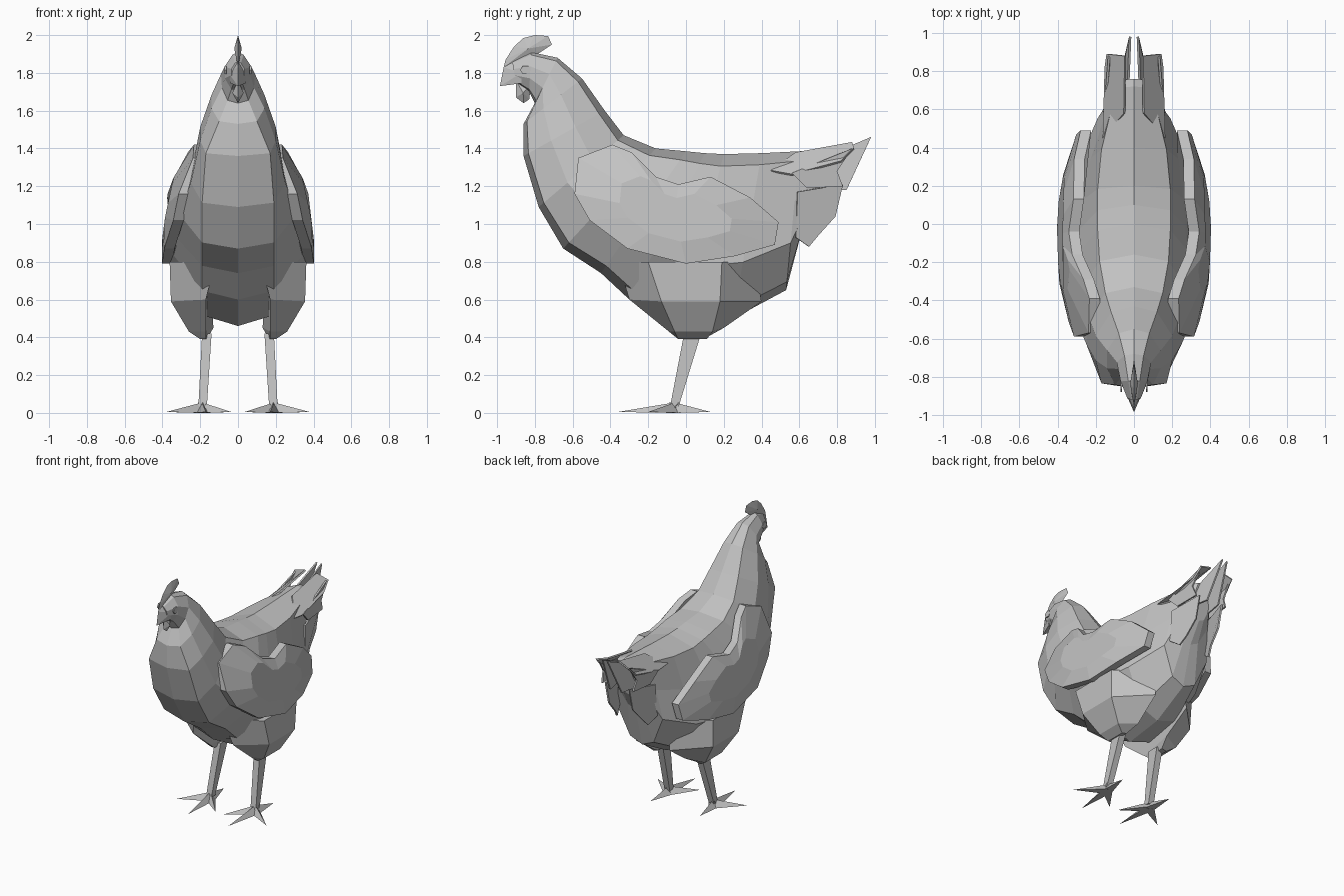
import bpy, bmesh, math
from mathutils import Vector

if "Cube" in bpy.data.objects:
    bpy.data.objects.remove(bpy.data.objects["Cube"])

grey = bpy.data.materials.new("plain grey")
grey.diffuse_color = (0.54, 0.54, 0.54, 1)
grey.use_nodes = True
grey.node_tree.nodes["Principled BSDF"].inputs["Base Color"].default_value = grey.diffuse_color


def make(name, verts, faces, mirror=False, thick=0):
    """Build a flat-shaded mesh part, optionally thickened and mirrored."""
    me = bpy.data.meshes.new(name)
    me.from_pydata(verts, [], faces)
    bm = bmesh.new()
    bm.from_mesh(me)
    bmesh.ops.recalc_face_normals(bm, faces=bm.faces)
    bm.to_mesh(me)
    bm.free()
    me.materials.append(grey)
    ob = bpy.data.objects.new(name, me)
    bpy.context.collection.objects.link(ob)
    if thick:
        m = ob.modifiers.new("thickness", 'SOLIDIFY')
        m.thickness = thick
        m.offset = 0
    if mirror:
        m = ob.modifiers.new("mirror", 'MIRROR')
        m.use_mirror_merge = False
    return ob


def loft(name, rings, mirror=False):
    """Skin equal-sized rings and cap both ends."""
    n = len(rings[0])
    verts = [v for r in rings for v in r]
    faces = [(i * n + j, i * n + (j + 1) % n, (i + 1) * n + (j + 1) % n, (i + 1) * n + j)
             for i in range(len(rings) - 1) for j in range(n)]
    faces += [tuple(range(n)), tuple(range(len(verts) - n, len(verts)))]
    return make(name, verts, faces, mirror)


def lens(name, outline, half):
    """Thin lens in the middle plane: sharp rim, thicker centre."""
    n = len(outline)
    cy = sum(p[0] for p in outline) / n
    cz = sum(p[1] for p in outline) / n
    verts = [(0, y, z) for y, z in outline] + [(half, cy, cz), (-half, cy, cz)]
    faces = [(i, (i + 1) % n, n + k) for i in range(n) for k in (0, 1)]
    return make(name, verts, faces)


# Body, neck and head: back point, breast point,
# then back, upper side, lower side and breast half widths
sections = [
    (-.92, 1.86, -.90, 1.75, .015, .035, .035, .02),
    (-.82, 1.91, -.83, 1.70, .03, .07, .07, .035),
    (-.68, 1.88, -.80, 1.64, .05, .09, .085, .055),
    (-.55, 1.77, -.86, 1.53, .08, .14, .14, .10),
    (-.43, 1.60, -.86, 1.36, .12, .20, .20, .17),
    (-.33, 1.47, -.78, 1.09, .15, .235, .25, .19),
    (-.16, 1.40, -.65, .87, .18, .275, .31, .19),
    (0, 1.385, -.45, .74, .19, .30, .355, .19),
    (.10, 1.375, -.30, .60, .19, .30, .365, .19),
    (.20, 1.37, -.04, .46, .19, .285, .36, .18),
    (.40, 1.375, .25, .50, .17, .225, .30, .16),
    (.60, 1.385, .53, .65, .12, .15, .19, .10),
    (.72, 1.39, .61, .95, .08, .11, .12, .06),
    (.76, 1.38, .70, 1.10, .05, .07, .07, .04),
]
rings = []
for ty, tz, by, bz, wt, wu, wl, wb in sections:
    half = [(0, 0), (wt, .07), (wu, .36), (wl, .66), (wb, .94), (0, 1)]
    full = half + [(-w, t) for w, t in half[-2:0:-1]]
    rings.append([(w, ty + (by - ty) * t, tz + (bz - tz) * t) for w, t in full])
loft("body", rings)

# Thighs: wedges that run into the belly in front and behind
loft("thigh", [
    [(.12, -.36, .80), (.362, -.20, .80), (.362, .19, .80), (.12, .36, .80)],
    [(.17, -.30, .60), (.355, -.13, .59), (.355, .18, .59), (.14, .40, .59)],
    [(.17, -.09, .43), (.26, -.06, .43), (.26, .14, .43), (.13, .20, .45)],
    [(.17, -.04, .39), (.20, -.04, .39), (.20, .11, .39), (.16, .11, .40)]], True)


def box_ring(x0, x1, y0, y1, z):
    return [(x0, y0, z), (x1, y0, z), (x1, y1, z), (x0, y1, z)]


# Shanks
loft("shank", [box_ring(.14, .19, -.01, .08, .42), box_ring(.165, .21, -.085, -.04, .03)], True)

# Toes: low wedges running from the ankle to a point on the ground
ankle = Vector((.19, -.06, 0))
for name, tx, ty in (("middle_toe", .17, -.36), ("outer_toe", .38, -.20),
                     ("inner_toe", .035, -.22), ("back_toe", .21, .13)):
    tip = Vector((tx, ty, .005))
    along = (tip - ankle).normalized()
    side = Vector((-along.y, along.x, 0)) * .035
    back = ankle - along * .03
    verts = [back + Vector((0, 0, .055)), ankle + side, ankle - side, tip,
             ankle + Vector((0, 0, .055))]
    make(name, verts, [(0, 1, 4), (0, 4, 2), (1, 3, 4), (2, 4, 3), (0, 2, 1), (1, 2, 3)], True)

# Wings: rim outline in y, z; the shell leans out toward the bottom
wing = [(-.57, 1.35), (-.39, 1.42), (-.29, 1.38), (-.16, 1.25), (-.04, 1.21), (.13, 1.25),
        (.34, 1.14), (.49, 1.01), (.47, .89), (.26, .83), (0, .79), (-.31, .87),
        (-.51, 1.02), (-.59, 1.16)]


def wing_x(y, z):
    if z > 1.18:
        x = .36 - (z - 1.18) * .45
    else:
        x = .36 + (1.18 - z) * .12
    return x - max(0, y) ** 2 * .4 - max(0, -y - .3) * .15


layers = []
for scale, dx in ((1, -.06), (1, -.005), (.55, .01)):
    layer = []
    for y, z in wing:
        y2, z2 = -.06 + (y + .06) * scale, 1.05 + (z - 1.05) * scale
        layer.append((wing_x(y2, z2) + dx, y2, z2))
    layers.append(layer)
loft("wing", layers, True)

# Tail feathers as thin bent plates, fanned on each side
feathers = {
    "upper_tail_feather": [(.05, .58, 1.375), (.045, .88, 1.43), (.14, .89, 1.40),
                           (.15, .82, 1.33), (.15, .56, 1.26), (.16, .45, 1.28)],
    "tip_feather": [(.02, .98, 1.46), (.03, .72, 1.35), (.08, .68, 1.18), (.05, .85, 1.18)],
    "side_feather": [(.155, .56, 1.27), (.13, .88, 1.40), (.14, .80, 1.28),
                     (.13, .83, 1.20), (.14, .64, 1.19)],
    "lower_feather": [(.15, .59, 1.17), (.10, .83, 1.21), (.10, .79, 1.04),
                      (.11, .70, .94), (.13, .65, .88), (.16, .58, .93)],
}
for name, pts in feathers.items():
    make(name, pts, [tuple(range(len(pts)))], True, .012)

# Comb, wattle and beak
lens("comb", [(-.965, 1.83), (-.955, 1.87), (-.91, 1.94), (-.86, 1.985), (-.80, 2.0),
              (-.73, 1.995), (-.71, 1.95), (-.77, 1.91), (-.82, 1.88)], .02)
lens("wattle", [(-.90, 1.76), (-.90, 1.67), (-.86, 1.64), (-.83, 1.66), (-.82, 1.74)], .03)
make("beak", [(0, -.985, 1.73), (0, -.965, 1.83), (0, -.88, 1.89), (.05, -.87, 1.80),
              (-.05, -.87, 1.80), (.04, -.87, 1.745), (-.04, -.87, 1.745)],
     [(0, 3, 1), (0, 1, 4), (1, 3, 2), (1, 2, 4), (0, 5, 3), (0, 4, 6), (0, 6, 5),
      (2, 3, 5, 6, 4)])

# Eyes: small six-sided discs
make("eye", [(.066, -.85 + .028 * math.cos(a * math.pi / 3), 1.815 + .025 * math.sin(a * math.pi / 3))
             for a in range(6)], [tuple(range(6))], True, .009)
